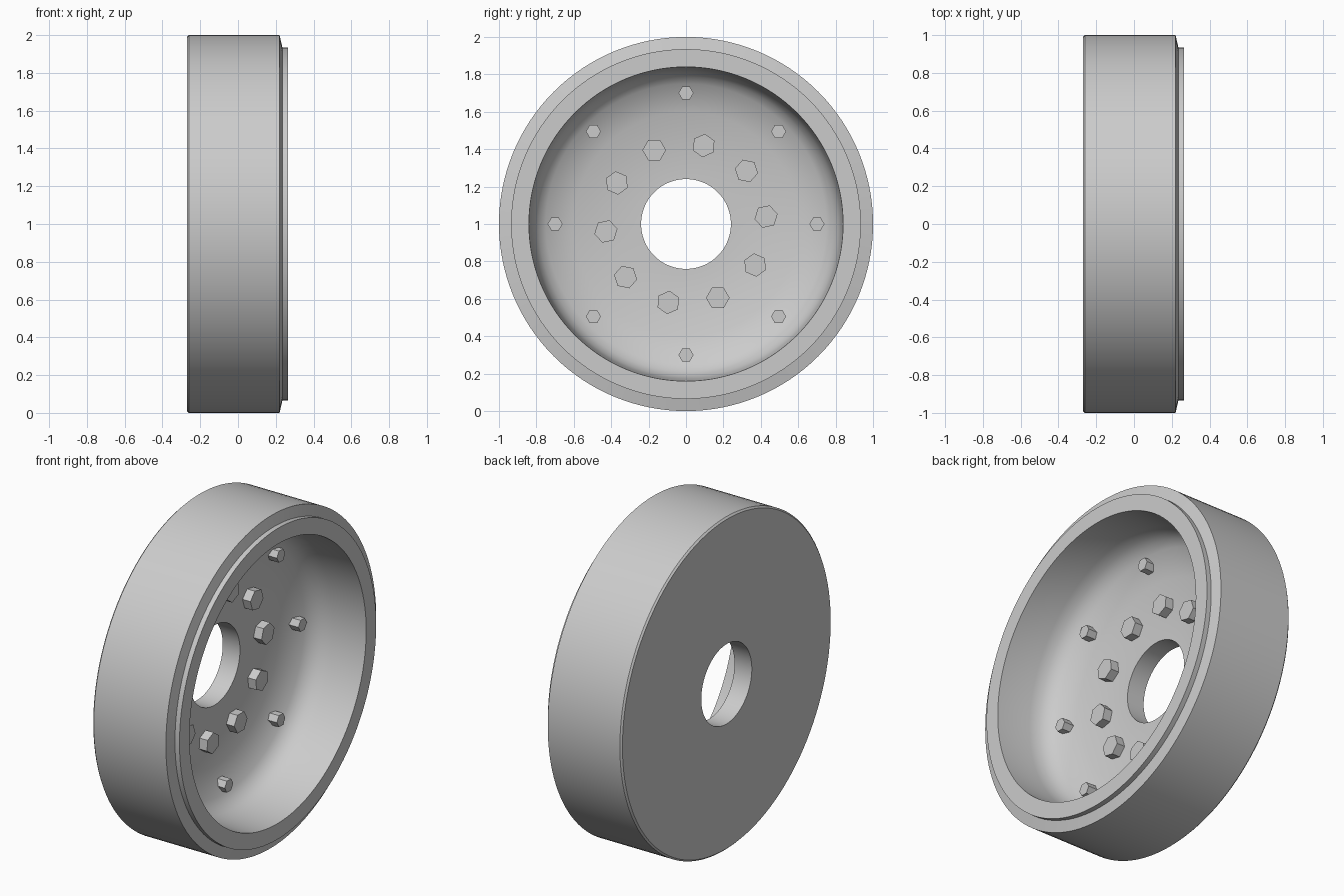
import bpy, bmesh, math

if "Cube" in bpy.data.objects:
    bpy.data.objects.remove(bpy.data.objects["Cube"])

grey = bpy.data.materials.new("plain grey")
grey.diffuse_color = (0.6, 0.6, 0.6, 1)
grey.use_nodes = True
grey.node_tree.nodes["Principled BSDF"].inputs["Base Color"].default_value = grey.diffuse_color
CZ = 1.0  # axle height


def make_object(name, bm, smooth):
    bmesh.ops.recalc_face_normals(bm, faces=bm.faces)
    me = bpy.data.meshes.new(name)
    bm.to_mesh(me)
    bm.free()
    me.materials.append(grey)
    ob = bpy.data.objects.new(name, me)
    bpy.context.collection.objects.link(ob)
    if smooth:
        bpy.ops.object.select_all(action='DESELECT')
        ob.select_set(True)
        bpy.context.view_layer.objects.active = ob
        bpy.ops.object.shade_smooth_by_angle(angle=math.radians(28))
    return ob


def lathe(name, profile, n=128):
    """Spin a closed (x, radius) profile about the axle."""
    bm = bmesh.new()
    rings = []
    for i in range(n):
        a = 2 * math.pi * i / n
        rings.append([bm.verts.new((x, r * math.cos(a), CZ + r * math.sin(a)))
                      for x, r in profile])
    m = len(profile)
    for i in range(n):
        p, q = rings[i], rings[(i + 1) % n]
        for j in range(m):
            k = (j + 1) % m
            bm.faces.new((p[j], p[k], q[k], q[j]))
    return make_object(name, bm, True)


def bolt(name, angle, dist, radius, x0, x1, turn):
    """Hexagonal bolt head standing on the disc along +x."""
    bm = bmesh.new()
    cy, cz = dist * math.cos(angle), CZ + dist * math.sin(angle)
    ends = []
    for x in (x0, x1):
        ends.append([bm.verts.new((x, cy + radius * math.cos(turn + k * math.pi / 3),
                                   cz + radius * math.sin(turn + k * math.pi / 3)))
                     for k in range(6)])
    a, b = ends
    bm.faces.new(a)
    bm.faces.new(b)
    for k in range(6):
        bm.faces.new((a[k], a[(k + 1) % 6], b[(k + 1) % 6], b[k]))
    return make_object(name, bm, False)


# Wheel body: flat back, tread, stepped rim lip, dished wall, disc and hub hole
lathe("wheel_body", [
    (-0.27, 0.24), (-0.27, 0.99), (-0.26, 1.0), (0.22, 1.0), (0.235, 0.935),
    (0.265, 0.935), (0.265, 0.84), (0.05, 0.828), (-0.01, 0.815),
    (-0.055, 0.788), (-0.085, 0.75), (-0.15, 0.60), (-0.155, 0.24)])

# Inner ring of ten large bolts
for i in range(10):
    a = math.radians(5.3 + 36 * i)
    bolt(f"hub_bolt_{i + 1}", a, 0.43, 0.063, -0.17, -0.10, a + math.radians(7))

# Outer ring of eight small bolts
for i in range(8):
    bolt(f"rim_bolt_{i + 1}", math.pi / 4 * i, 0.70, 0.04, -0.14, -0.06, 0)
